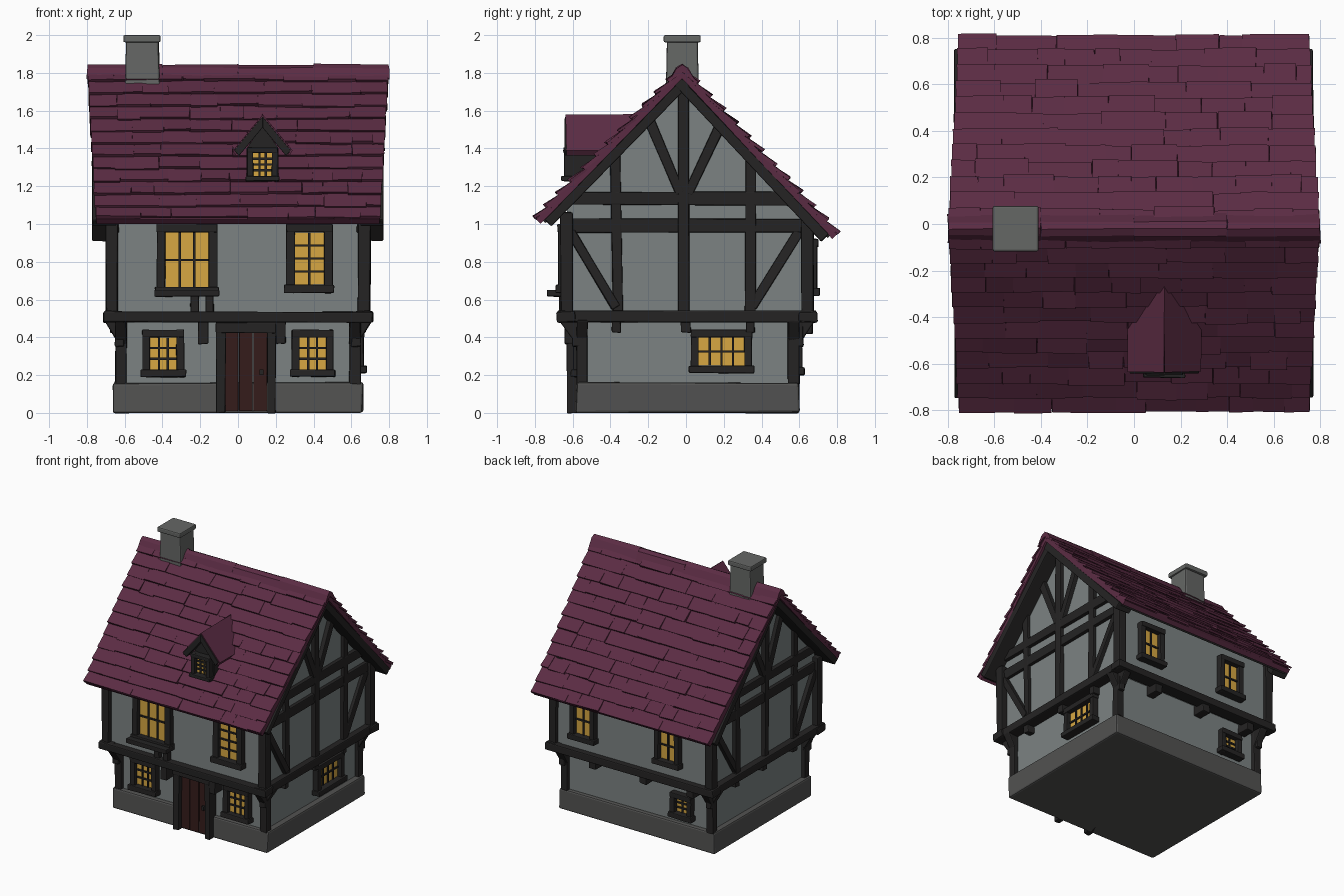
import bpy, bmesh, random
from mathutils import Vector

random.seed(4)
if "Cube" in bpy.data.objects:
    bpy.data.objects.remove(bpy.data.objects["Cube"])


def material(name, r, g, b):
    m = bpy.data.materials.new(name)
    m.use_nodes = True
    m.diffuse_color = (r, g, b, 1)
    shader = m.node_tree.nodes["Principled BSDF"]
    shader.inputs["Base Color"].default_value = (r, g, b, 1)
    shader.inputs["Roughness"].default_value = 0.9
    return m


PLASTER = material("grey plaster", .2, .225, .225)
TIMBER = material("dark timber", .018, .017, .017)
ROOF = material("purple roof", .105, .025, .057)
STONE = material("base stone", .085, .085, .083)
CHIMNEY = material("chimney stone", .13, .135, .13)
GLASS = material("yellow glass", .68, .39, .055)
DOOR = material("brown door", .035, .012, .011)


# Placers: (across, up, outward distance) to a point on each side
def front(u, z, d): return (u, -d, z)
def back(u, z, d): return (u, d, z)
def left(u, z, d): return (d, u, z)
def right(u, z, d): return (-d, u, z)
def plan(u, v, d): return (u, v, d)


def rect(u0, u1, v0, v1):
    return [(u0, v0), (u1, v0), (u1, v1), (u0, v1)]


def beam(p, q, w):
    p, q = Vector(p), Vector(q)
    n = (q - p).normalized().orthogonal() * w / 2
    return [p + n, q + n, q - n, p - n]


def build(name, mat, solids, jitter=0, bevel=0):
    """Join prisms (outline, placer, inner, outer) into one object."""
    bm = bmesh.new()
    for pts, place, d0, d1 in solids:
        a = [bm.verts.new(place(u, v, d0)) for u, v in pts]
        b = [bm.verts.new(place(u, v, d1)) for u, v in pts]
        bm.faces.new(a)
        bm.faces.new(b[::-1])
        for i in range(len(a)):
            j = (i + 1) % len(a)
            bm.faces.new((a[j], a[i], b[i], b[j]))
    for v in bm.verts:
        v.co += Vector([random.uniform(-jitter, jitter) for _ in range(3)])
    bmesh.ops.recalc_face_normals(bm, faces=bm.faces)
    mesh = bpy.data.meshes.new(name)
    bm.to_mesh(mesh)
    bm.free()
    mesh.materials.append(mat)
    ob = bpy.data.objects.new(name, mesh)
    bpy.context.collection.objects.link(ob)
    if bevel:
        mod = ob.modifiers.new("soft edges", "BEVEL")
        mod.width = bevel
        mod.segments = 2
    return ob


def window(name, place, u0, u1, z0, z1, d, cols, rows, b=.04):
    build(name + "_glass", GLASS, [(rect(u0 + b, u1 - b, z0 + b, z1 - b), place, d - .02, d + .012)])
    frame = [(rect(u0, u0 + b, z0, z1), place, d - .02, d + .045),
             (rect(u1 - b, u1, z0, z1), place, d - .02, d + .045),
             (rect(u0, u1, z1 - b, z1), place, d - .02, d + .05),
             (rect(u0 - .01, u1 + .01, z0, z0 + b), place, d - .02, d + .06)]
    build(name + "_frame", TIMBER, frame, .003, .006)
    bars = []
    for i in range(1, cols):
        u = u0 + b + (u1 - u0 - 2 * b) * i / cols
        bars.append((rect(u - .006, u + .006, z0 + b, z1 - b), place, d, d + .02))
    for i in range(1, rows):
        z = z0 + b + (z1 - z0 - 2 * b) * i / rows
        bars.append((rect(u0 + b, u1 - b, z - .006, z + .006), place, d, d + .021))
    build(name + "_bars", TIMBER, bars)


# Walls
build("stone_base", STONE, [(rect(-.66, .66, -.58, .6), plan, 0, .16)], .005, .012)
build("lower_wall", PLASTER, [(rect(-.62, .62, -.55, .57), plan, .15, .52)])
gable = [(-.63, .5), (.65, .5), (.65, 1.06), (-.02, 1.77), (-.63, 1.15)]
build("upper_wall", PLASTER, [(gable, left, -.655, .655)])

# Corner posts, sill beams and corner brackets
frame = []
for s in (-1, 1):
    xl, xu = sorted((s * .59, s * .65)), sorted((s * .635, s * .7))
    for ylo, yup in (((-.58, -.52), (-.665, -.6)), ((.54, .6), (.61, .675))):
        frame.append((rect(*xl, *ylo), plan, .15, .5))
        frame.append((rect(*xu, *yup), plan, .48, 1.06))
    for side, wall, edge in ((front, .58, .67), (back, .6, .68)):
        frame.append(([(s * .63, .36), (s * .63, .49), (s * .71, .49)], side, wall - .06, wall))
        foot = [(s * .6, .35), (s * .65, .35), (s * .65, .49), (s * .6, .49)]
        frame.append((foot, side, wall - .04, wall + .02))
for side, d in ((front, .685), (back, .695)):
    frame.append((rect(-.715, .715, .48, .535), side, d - .1, d))
for side in (left, right):
    frame.append((rect(-.68, .69, .48, .54), side, .6, .705))
    for y0, y1 in ((-.57, -.67), (.59, .68)):
        frame.append(([(y0, .35), (y1, .49), (y0, .49)], side, .59, .65))
build("corner_frame", TIMBER, frame, .004, .008)

# Timbering on both gable ends
for side, name in ((left, "left"), (right, "right")):
    lines = [((-.64, .99), (.66, .99), .075), ((-.6, 1.135), (.6, 1.135), .07),
             ((-.01, .5), (-.015, 1.76), .055),
             ((-.36, .5), (-.375, 1.4), .055), ((.34, .5), (.345, 1.38), .055),
             ((-.61, .96), (-.37, .56), .05), ((.6, .96), (.35, .56), .05),
             ((-.03, 1.16), (-.2, 1.56), .055), ((.01, 1.16), (.18, 1.52), .055)]
    parts = [(beam(p, q, w), side, .63, .68 + .003 * (i % 3)) for i, (p, q, w) in enumerate(lines)]
    parts += [(rect(y - .025, y + .025, .425, .5), side, .58, .675) for y in (-.37, 0, .34)]
    build(name + "_gable_timbers", TIMBER, parts, .004, .006)

# Joist ends under the overhang, and supports under the large window
joists = [(rect(x - .025, x + .025, .365, .5), front, .53, .64) for x in (-.185, .225)]
joists += [(rect(x - .03, x + .03, .42, .5), back, .55, .67) for x in (-.1, .33, -.5)]
joists += [(rect(x - .022, x + .022, .52, .64), front, .6, .67) for x in (-.23, -.15)]
build("joist_ends", TIMBER, joists, .004, .006)

# Windows
window("large_upper_window", front, -.43, -.11, .62, 1.0, .63, 3, 2, .045)
build("large_window_sill", TIMBER, [(rect(-.44, -.1, .615, .65), front, .6, .735)], .003, .006)
window("tall_upper_window", front, .255, .5, .635, 1.0, .63, 2, 4, .045)
window("lower_window_right", front, -.505, -.285, .19, .44, .55, 3, 3)
window("lower_window_left", front, .285, .505, .19, .44, .55, 3, 3)
window("left_side_window", left, .025, .35, .21, .44, .62, 4, 2)
window("back_window_left", back, .3, .51, .62, .92, .65, 2, 2)
window("back_window_right", back, -.42, -.21, .62, .92, .65, 2, 2)
window("back_lower_window", back, -.47, -.29, .2, .39, .57, 2, 3)

# Door
build("door", DOOR, [(rect(-.07 + i * .076, .002 + i * .076, .01, .43), front, .5, .59 + .004 * (i % 2))
                     for i in range(3)], 0, .004)
build("door_frame", TIMBER, [(rect(-.115, -.065, 0, .47), front, .5, .63),
                             (rect(.155, .2, 0, .47), front, .5, .63),
                             (rect(-.115, .2, .425, .48), front, .5, .635)], .004, .006)
build("door_handle", TIMBER, [(rect(.115, .135, .2, .23), front, .58, .61)])

# Main roof: slab, lapped shingles, lining and bargeboards on each slope
RIDGE = Vector((0, -.02, 1.82))
for name, eave in (("front", Vector((0, -.795, 1.025))), ("back", Vector((0, .8, .945)))):
    run = eave - RIDGE
    length = run.length
    down = run.normalized()
    out = Vector((0, -down.z, down.y)) if down.y > 0 else Vector((0, down.z, -down.y))

    def slope(u, v, d, tilt=0, v0=0):
        return Vector((u, 0, 0)) + RIDGE + down * v + out * (d + tilt * (v - v0))

    build(name + "_roof_slab", ROOF,
          [([(-.79, 0), (.79, 0), (.75, length), (-.75, length)], slope, -.035, 0)])
    tiles, rows = [], 12
    for r in range(rows):
        v0, v1 = length * r / rows, length * (r + 1) / rows
        half = .795 - .045 * r / rows
        x = -half
        while x < half - .01:
            end = x + random.uniform(.1, .28)
            if end > half - .06:
                end = half
            tilt = random.uniform(.1, .24)
            drop = random.uniform(0, .012) if r < rows - 1 else 0

            def tile(u, v, d, tilt=tilt, v0=v0):
                return slope(u, v, d, tilt, v0)

            tiles.append((rect(x, end, v0 - .01, v1 + drop), tile, -.014, .003))
            x = end
    build(name + "_shingles", ROOF, tiles, .003)
    build(name + "_roof_lining", TIMBER,
          [(rect(-.74, .74, .02, length - .02), slope, -.05, -.033)])
    build(name + "_bargeboards", TIMBER,
          [(rect(*sorted((s * .645, s * .77)), .02, length - .03), slope, -.085, -.034) for s in (-1, 1)],
          .003, .006)

cap = [(-.085, 1.765), (-.05, 1.825), (-.02, 1.845), (.01, 1.825), (.045, 1.765), (-.02, 1.8)]
build("ridge_cap", ROOF, [(cap, left, -.8 + .4 * i, -.4 + .4 * i) for i in range(4)], .004)

# Dormer
body = [(.045, 1.2), (.215, 1.2), (.215, 1.4), (.13, 1.52), (.045, 1.4)]
build("dormer_body", TIMBER, [(body, front, .25, .6)])
window("dormer_window", front, .05, .21, 1.225, 1.405, .6, 3, 4, .03)
panels, trims = [], []
for s in (-1, 1):
    outline = [(0, 1.58), (s * .16, 1.39), (s * .145, 1.365), (0, 1.535)]
    panels.append(([(.13 + u, z) for u, z in outline], front, .2, .635))
    trim = [(0, 1.57), (s * .15, 1.39), (s * .125, 1.36), (0, 1.51)]
    trims.append(([(.13 + u, z) for u, z in trim], front, .58, .642))
build("dormer_roof", ROOF, panels, .003)
build("dormer_trim", TIMBER, trims, 0, .004)

# Chimney
shaft = rect(-.59, -.42, -.1, .06)


def taper(u, v, d):
    k = 1 + .25 * (1.97 - d)
    return (-.505 + (u + .505) * k, -.02 + (v + .02) * k, d)


build("chimney_shaft", CHIMNEY, [(shaft, taper, 1.68, 1.97)], .003, .01)
build("chimney_cap", CHIMNEY, [(rect(-.607, -.41, -.118, .078), plan, 1.962, 2.0)], 0, .008)
